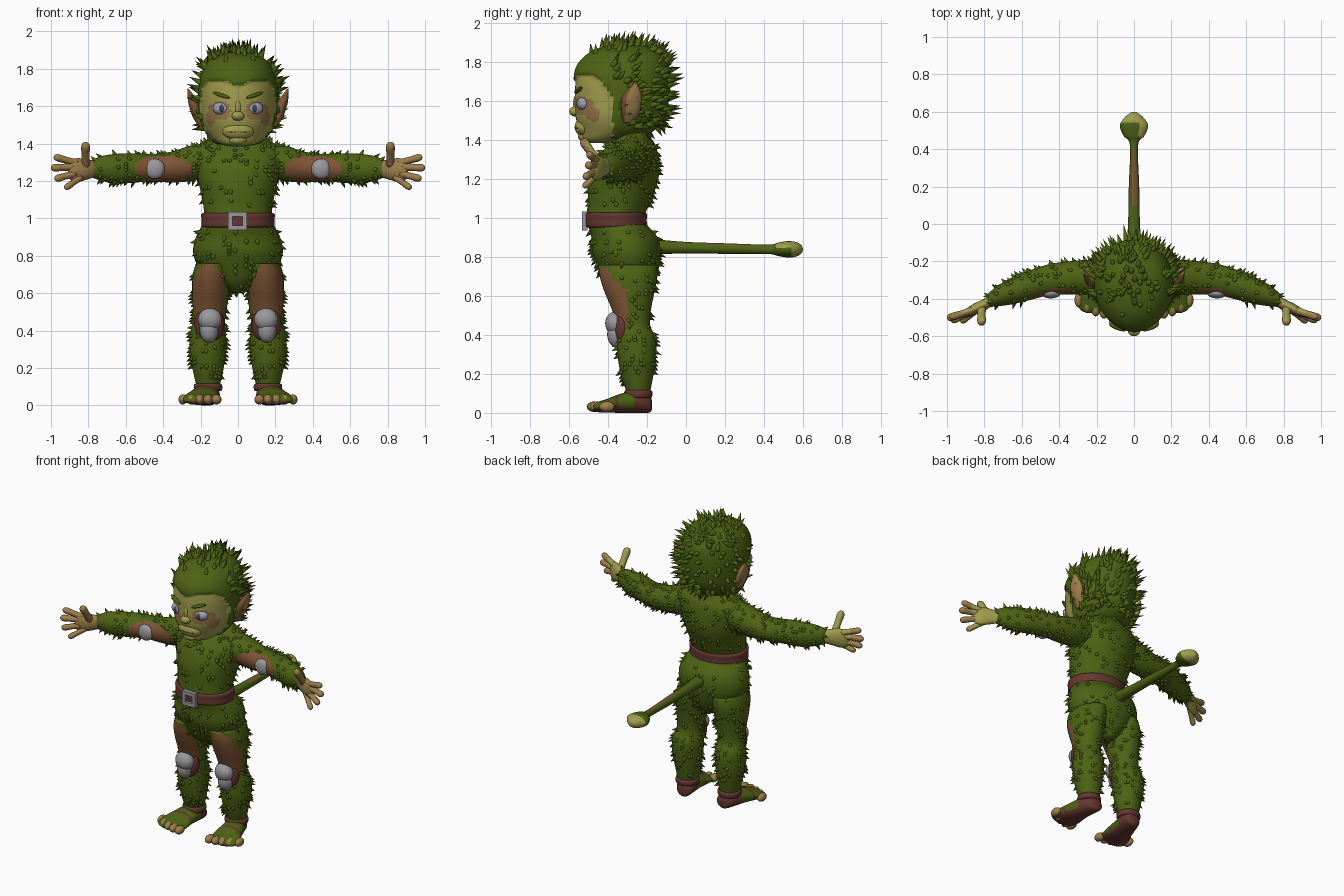
import bpy, bmesh, math, random
from mathutils import Vector, Matrix, Euler

random.seed(4)
if "Cube" in bpy.data.objects:
    bpy.data.objects.remove(bpy.data.objects["Cube"])

PALETTE = {
    "green_fur": (0.075, 0.125, 0.007), "yellow_skin": (0.36, 0.34, 0.075),
    "tan_skin": (0.34, 0.21, 0.07), "brown_hide": (0.21, 0.09, 0.035),
    "maroon_leather": (0.13, 0.038, 0.03), "grey_metal": (0.32, 0.32, 0.34),
    "eye_grey": (0.36, 0.36, 0.45), "dark_iris": (0.05, 0.06, 0.11),
    "blush_skin": (0.31, 0.18, 0.07),
}
MATS = {}
for key, rgb in PALETTE.items():
    m = bpy.data.materials.new(key)
    m.use_nodes = True
    m.diffuse_color = (*rgb, 1)
    m.node_tree.nodes["Principled BSDF"].inputs["Base Color"].default_value = (*rgb, 1)
    MATS[key] = m


def loft(bm, stations, axis="z", steps=5, sides=32, matrix=Matrix()):
    """Smooth skin over ellipses: (position, centre a, centre b, radius a, radius b)."""
    def spot(t, a, b):
        return matrix @ Vector({"x": (t, a, b), "y": (a, t, b), "z": (a, b, t)}[axis])
    s = [stations[0], *stations, stations[-1]]
    path = []
    for i in range(1, len(s) - 2):
        for k in range(steps):
            u = k / steps
            path.append([0.5 * (2 * b + (c - a) * u + (2*a - 5*b + 4*c - d) * u*u
                                + (3*b - a - 3*c + d) * u**3)
                         for a, b, c, d in zip(s[i-1], s[i], s[i+1], s[i+2])])
    path.append(stations[-1])
    rings = []
    for t, a, b, ra, rb in path:
        ra, rb = max(ra, .002), max(rb, .002)
        rings.append([bm.verts.new(spot(t, a + ra * math.cos(w), b + rb * math.sin(w)))
                      for w in (2 * math.pi * j / sides for j in range(sides))])
    for r, q in zip(rings, rings[1:]):
        for j in range(sides):
            n = (j + 1) % sides
            bm.faces.new((r[j], r[n], q[n], q[j]))
    for ring, st in ((rings[0], path[0]), (rings[-1], path[-1])):
        mid = bm.verts.new(spot(*st[:3]))
        for j in range(sides):
            bm.faces.new((ring[j], ring[(j + 1) % sides], mid))


def blob(bm, loc, size, rot=(0, 0, 0)):
    mat = Matrix.LocRotScale(Vector(loc), Euler(rot), Vector(size))
    bmesh.ops.create_uvsphere(bm, u_segments=20, v_segments=12, radius=1, matrix=mat)


def digit(bm, a, b, r):
    """Rounded finger running from a to b."""
    a, b = Vector(a), Vector(b)
    d = b - a
    n = d.length
    mat = Matrix.Translation(a) @ d.to_track_quat("Z", "Y").to_matrix().to_4x4()
    loft(bm, [(0, 0, 0, r, r), (n * .5, 0, 0, r * .9, r * .9), (n * .8, 0, 0, r, r),
              (n * .95, 0, 0, r * .7, r * .7), (n, 0, 0, .003, .003)], "z", 3, 12, mat)


def paint(bm, rule):
    bmesh.ops.recalc_face_normals(bm, faces=bm.faces[:])
    bm.normal_update()
    for f in bm.faces:
        f.material_index = rule(f.calc_center_median(), f.normal)


def fur(bm, count, length, radius, bias, allow=lambda p: True):
    """Scatter pointed tufts over the faces that use the first colour."""
    spots = [(f.calc_center_median(), f.normal.copy(), f.calc_area()) for f in bm.faces
             if f.material_index == 0 and allow(f.calc_center_median())]
    for p, n, _ in random.choices(spots, weights=[t[2] for t in spots], k=count):
        d = (n + Vector(bias)).normalized()
        size = length * random.uniform(.7, 1.2)
        mat = Matrix.Translation(p + d * size * .35) @ d.to_track_quat("Z", "Y").to_matrix().to_4x4()
        bmesh.ops.create_cone(bm, segments=6, radius1=radius, radius2=0, depth=size, matrix=mat)


def part(name, bm, colours, mirror=False, smooth=True):
    bmesh.ops.recalc_face_normals(bm, faces=bm.faces[:])
    for f in bm.faces:
        f.smooth = smooth
    me = bpy.data.meshes.new(name)
    bm.to_mesh(me)
    bm.free()
    for c in colours.split():
        me.materials.append(MATS[c])
    ob = bpy.data.objects.new(name, me)
    bpy.context.collection.objects.link(ob)
    if mirror:
        mod = ob.modifiers.new("mirror", "MIRROR")
        mod.use_mirror_merge = False


def simple(name, colour, shapes, mirror=False):
    bm = bmesh.new()
    for s in shapes:
        blob(bm, *s)
    part(name, bm, colour, mirror)


# Torso and hips
bm = bmesh.new()
loft(bm, [(.60, 0, -.28, .03, .07), (.66, 0, -.29, .12, .12), (.74, 0, -.295, .21, .155),
          (.82, 0, -.305, .24, .175), (.90, 0, -.315, .225, .17), (.99, 0, -.36, .183, .148),
          (1.08, 0, -.345, .187, .16), (1.2, 0, -.32, .212, .178), (1.3, 0, -.3, .232, .16),
          (1.37, 0, -.28, .235, .125), (1.415, 0, -.275, .17, .095), (1.46, 0, -.28, .1, .08),
          (1.5, 0, -.29, .09, .08)], sides=48)
paint(bm, lambda p, n: 0)
fur(bm, 230, .036, .014, (0, .1, -.45), lambda p: p.z < .93 or 1.06 < p.z < 1.38)
fur(bm, 30, .04, .014, (0, 0, .3), lambda p: 1.36 < p.z < 1.42 and abs(p.x) > .1)
part("torso", bm, "green_fur")

# Belt with square buckle
bm = bmesh.new()
loft(bm, [(.95, 0, -.36, .17, .135), (.957, 0, -.36, .195, .157), (.99, 0, -.36, .194, .158),
          (1.023, 0, -.36, .196, .158), (1.03, 0, -.36, .17, .135)], steps=3, sides=48)
part("belt", bm, "maroon_leather")
bm = bmesh.new()
for x, z, w, h in ((0, .036, .1, .024), (0, -.036, .1, .024), (.038, 0, .024, .09), (-.038, 0, .024, .09)):
    bmesh.ops.create_cube(bm, size=1, matrix=Matrix.LocRotScale(
        Vector((x - .003, -.52, .985 + z)), None, Vector((w, .03, h))))
part("buckle", bm, "grey_metal", smooth=False)

# Head: bare face, with the hair mass standing proud of it
def is_face(p):
    line = 1.705 + .45 * min(abs(p.x), .07) - 8 * max(0, p.y + .5) ** 2
    return p.y < -.375 and p.z < line


def head_rule(p, n):
    if not is_face(p):
        return 0
    x = abs(p.x)
    cheek = (Vector((x, p.y, p.z)) - Vector((.165, -.49, 1.53))).length < .045
    socket = ((x - .1) / .062) ** 2 + ((p.z - 1.575) / .05) ** 2 < 1
    return 2 if cheek or socket else 1


bm = bmesh.new()
loft(bm, [(1.385, 0, -.44, .04, .05), (1.40, 0, -.425, .10, .105), (1.45, 0, -.365, .155, .18),
          (1.52, 0, -.345, .188, .222), (1.60, 0, -.335, .198, .235), (1.70, 0, -.33, .2, .237),
          (1.78, 0, -.325, .182, .225), (1.84, 0, -.315, .14, .175), (1.872, 0, -.31, .07, .1),
          (1.88, 0, -.305, .01, .02)], steps=8, sides=80)
bmesh.ops.recalc_face_normals(bm, faces=bm.faces[:])
bm.normal_update()
for v, n in [(v, v.normal.copy()) for v in bm.verts if not is_face(v.co)]:
    v.co += n * .012
paint(bm, head_rule)
fur(bm, 150, .085, .019, (0, .45, .3), lambda p: p.y > -.42 and p.z > 1.47)
fur(bm, 45, .06, .016, (0, .3, .7), lambda p: p.z > 1.8 and p.y > -.5)
fur(bm, 30, .05, .016, (0, .5, -.2), lambda p: p.y > -.25 and p.z < 1.55)
part("head", bm, "green_fur yellow_skin blush_skin")

# Face details
simple("nose_and_muzzle", "yellow_skin", [
    ((0, -.568, 1.548), (.034, .032, .026)), ((0, -.555, 1.59), (.018, .025, .05)),
    ((0, -.52, 1.468), (.085, .052, .05)), ((0, -.515, 1.42), (.05, .04, .03))])
simple("mouth", "brown_hide", [((0, -.553, 1.463), (.062, .02, .005))])
simple("eyes", "eye_grey", [((.09, -.53, 1.588), (.046, .03, .034), (0, 0, .3))], True)
simple("irises", "dark_iris", [((.088, -.553, 1.588), (.017, .01, .021), (0, 0, .2))], True)
simple("brows", "green_fur", [((.088, -.553, 1.658), (.05, .014, .01), (0, -.3, .35))], True)

# Pointed ears
bm = bmesh.new()
loft(bm, [(1.49, .195, -.295, .012, .025), (1.54, .215, -.285, .026, .045),
          (1.61, .236, -.28, .028, .052), (1.655, .252, -.27, .018, .035),
          (1.695, .268, -.26, .003, .005)], sides=24)
paint(bm, lambda p, n: 1 if n.y < -.35 else 0)
part("ears", bm, "tan_skin brown_hide", True)

# Arms with bare hide in front
def arm_rule(p, n):
    return int(((p.x - .4) / .155) ** 2 + ((p.z - 1.262) / .075) ** 2 < 1 and n.y < -.2)


bm = bmesh.new()
loft(bm, [(.12, -.28, 1.32, .08, .09), (.25, -.285, 1.295, .092, .095), (.35, -.288, 1.275, .088, .083),
          (.45, -.297, 1.27, .083, .074), (.55, -.325, 1.27, .08, .078), (.65, -.357, 1.265, .072, .08),
          (.73, -.385, 1.267, .055, .066), (.78, -.408, 1.265, .036, .046)], "x")
paint(bm, arm_rule)
fur(bm, 110, .034, .013, (.45, 0, -.1), lambda p: p.x > .2)
part("arms", bm, "green_fur brown_hide", True)
simple("elbow_pads", "grey_metal", [((.445, -.37, 1.265), (.054, .028, .054))], True)

# Hands
bm = bmesh.new()
loft(bm, [(.75, -.4, 1.265, .03, .04), (.8, -.432, 1.262, .033, .052), (.86, -.458, 1.258, .03, .064),
          (.895, -.473, 1.255, .02, .05), (.91, -.478, 1.255, .004, .02)], "x", 4, 20)
for a, b, r in (((.86, -.46, 1.295), (.985, -.5, 1.33), .02), ((.88, -.47, 1.275), (1, -.505, 1.27), .021),
                ((.87, -.47, 1.24), (.98, -.52, 1.21), .02), ((.84, -.46, 1.22), (.925, -.525, 1.16), .018),
                ((.815, -.445, 1.28), (.815, -.535, 1.405), .024)):
    digit(bm, a, b, r)
paint(bm, lambda p, n: int(n.y > .15 and p.x < .92))
part("hands", bm, "tan_skin yellow_skin", True)

# Legs with bare hide on the front of the thighs
def leg_rule(p, n):
    return int(((p.x - .158) / .092) ** 2 + ((p.z - .56) / .2) ** 2 < 1 and p.y < -.3)


bm = bmesh.new()
loft(bm, [(.76, .125, -.3, .1, .15), (.70, .138, -.295, .104, .148), (.62, .145, -.29, .1, .128),
          (.53, .15, -.28, .092, .1), (.45, .155, -.27, .085, .086), (.38, .16, -.255, .097, .1),
          (.28, .163, -.252, .096, .098), (.18, .16, -.25, .08, .08), (.1, .16, -.245, .062, .06),
          (.04, .16, -.245, .058, .055)], sides=40)
paint(bm, leg_rule)
fur(bm, 130, .034, .013, (0, .1, -.45), lambda p: .14 < p.z < .72)
part("legs", bm, "green_fur brown_hide", True)
simple("knee_pads", "grey_metal", [((.15, -.365, .46), (.064, .05, .06)),
                                   ((.155, -.355, .405), (.05, .05, .07))], True)
simple("knee_backings", "maroon_leather", [((.153, -.325, .435), (.08, .05, .105))], True)

# Feet with sandals and toes
def foot_rule(p, n):
    return int(p.z < .022 or p.y > -.27 or -.37 < p.y < -.345)


bm = bmesh.new()
loft(bm, [(-.175, .15, .04, .02, .025), (-.19, .153, .046, .05, .045), (-.25, .165, .056, .068, .056),
          (-.33, .182, .05, .08, .05), (-.41, .198, .036, .1, .034), (-.455, .2, .03, .09, .026),
          (-.475, .195, .026, .06, .015)], "y")
paint(bm, foot_rule)
part("feet", bm, "green_fur maroon_leather", True)
simple("toes", "tan_skin", [((.115 + .045 * i, -.47 + .004 * i * i, .032), (.027 - .001 * i, .04, .027))
                            for i in range(5)], True)
bm = bmesh.new()
loft(bm, [(.075, .16, -.245, .05, .05), (.08, .16, -.245, .073, .07),
          (.112, .16, -.245, .074, .071), (.118, .16, -.245, .05, .05)], steps=3)
part("ankle_straps", bm, "maroon_leather", True)

# Tail with a leaf-shaped tip
def tail_rule(p, n):
    if p.y > .545 or (p.y > .46 and n.z > .3 and p.x > .025):
        return 1
    return 2 if .1 < p.y < .4 and n.z > .75 and p.x > -.01 else 0


bm = bmesh.new()
loft(bm, [(-.2, 0, .855, .045, .04), (0, 0, .848, .032, .03), (.2, 0, .844, .028, .027),
          (.42, 0, .84, .022, .024), (.47, 0, .84, .055, .034), (.525, 0, .84, .076, .042),
          (.57, 0, .84, .05, .036), (.595, 0, .84, .018, .018), (.6, 0, .84, .003, .003)], "y", 6)
paint(bm, tail_rule)
part("tail", bm, "green_fur yellow_skin brown_hide")
